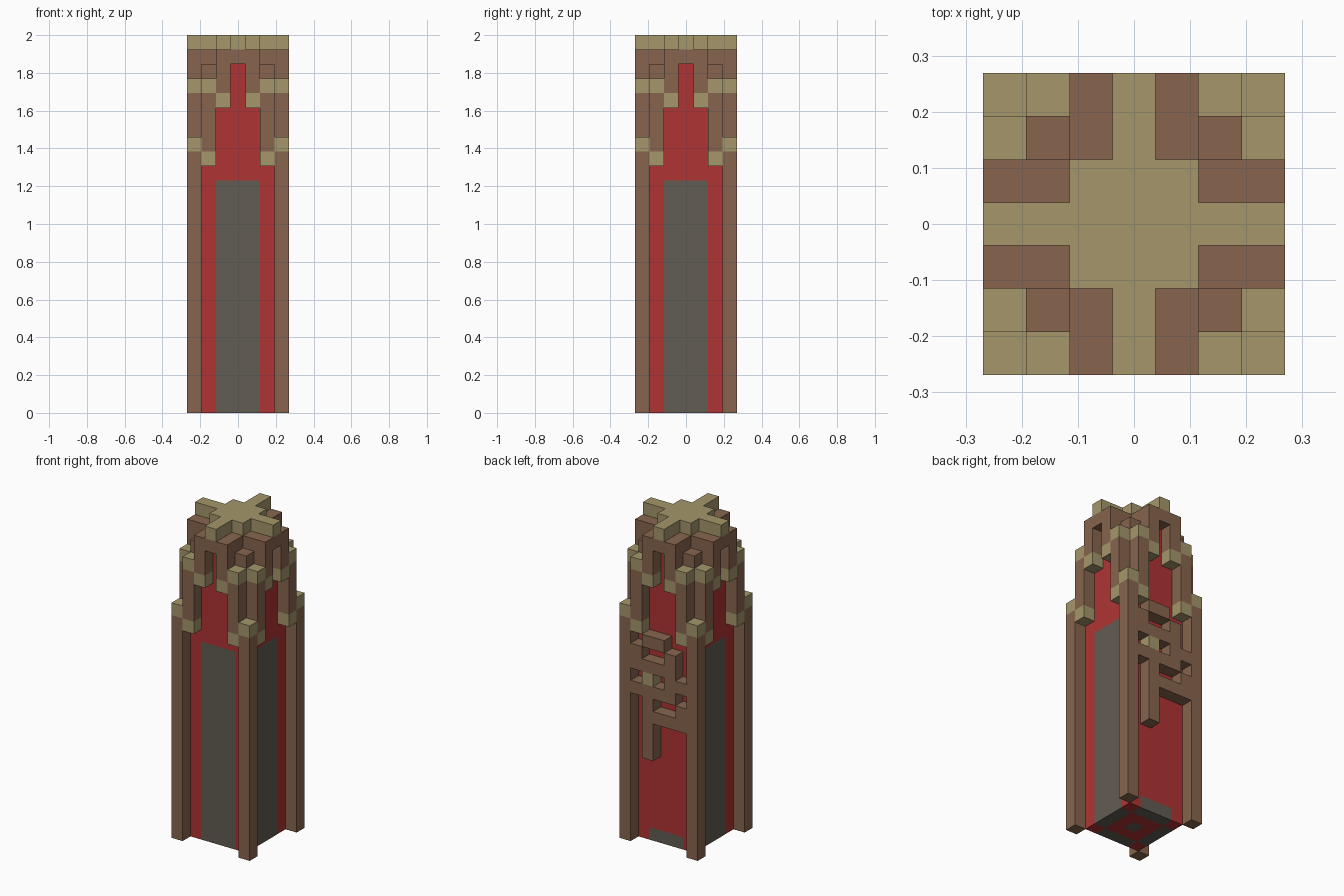
import bpy, bmesh
from mathutils import Vector

cube = bpy.data.objects.get("Cube")
if cube:
    bpy.data.objects.remove(cube, do_unlink=True)

U = 2 / 26  # one block


def material(name, rgb):
    m = bpy.data.materials.new(name)
    m.use_nodes = True
    m.diffuse_color = (*rgb, 1)
    bsdf = next(n for n in m.node_tree.nodes if n.type == 'BSDF_PRINCIPLED')
    bsdf.inputs["Base Color"].default_value = (*rgb, 1)
    return m


MATS = [material("brown wood", (0.242, 0.130, 0.076)),
        material("tan trim", (0.376, 0.305, 0.147)),
        material("red wall", (0.429, 0.034, 0.034)),
        material("grey window", (0.122, 0.109, 0.084))]
BROWN, TAN, RED, GREY = range(4)


def finish(bm, name, rule):
    """Colour faces by a rule on centre and normal, scale blocks to units."""
    bmesh.ops.recalc_face_normals(bm, faces=bm.faces[:])
    for f in bm.faces:
        f.material_index = rule(f.calc_center_median(), f.normal)
    bmesh.ops.dissolve_limit(bm, angle_limit=0.01, verts=bm.verts[:],
                             edges=bm.edges[:], delimit={'MATERIAL'})
    bmesh.ops.scale(bm, vec=(U, U, U), verts=bm.verts[:])
    me = bpy.data.meshes.new(name)
    bm.to_mesh(me)
    bm.free()
    for m in MATS:
        me.materials.append(m)
    ob = bpy.data.objects.new(name, me)
    bpy.context.collection.objects.link(ob)


def box(name, x, y, w, z0, z1, cuts, rule):
    """Square block column, sliced at the given (axis, position) planes."""
    bm = bmesh.new()
    bmesh.ops.create_cube(bm, size=1)
    for v in bm.verts:
        v.co = (x + v.co.x * w, y + v.co.y * w, z0 + (v.co.z + 0.5) * (z1 - z0))
    for axis, pos in cuts:
        n = Vector((0, 0, 0))
        n[axis] = 1
        bmesh.ops.bisect_plane(bm, geom=bm.verts[:] + bm.edges[:] + bm.faces[:],
                               plane_co=n * pos, plane_no=n)
    finish(bm, name, rule)


def cross(name, quarter, z0, z1, mat):
    """Cross-shaped slab from a quarter outline repeated four times."""
    bm = bmesh.new()
    pts = []
    for _ in range(4):
        pts += quarter
        quarter = [(-y, x) for x, y in quarter]
    face = bm.faces.new([bm.verts.new((x, y, z0)) for x, y in pts])
    ext = bmesh.ops.extrude_face_region(bm, geom=[face])
    up = [v for v in ext["geom"] if isinstance(v, bmesh.types.BMVert)]
    bmesh.ops.translate(bm, vec=(0, 0, z1 - z0), verts=up)
    if not face.is_valid or len([f for f in bm.faces if abs(f.normal.z) > 0.5]) < 2:
        bmesh.ops.holes_fill(bm, edges=bm.edges[:])
    finish(bm, name, lambda c, n: mat)


# Core tower: red walls, grey windows, patterned underside, brown top corners
def core_rule(c, n):
    ax, ay = abs(c.x), abs(c.y)
    if n.z < -0.5:
        edge = (ax < 1.5) != (ay < 1.5)
        return GREY if edge or (ax < 0.5 and ay < 0.5) else RED
    if n.z > 0.5:
        return BROWN
    side = ay if abs(n.x) > 0.5 else ax
    if side > 1.5:
        return BROWN if c.z > 23 else RED
    return GREY if c.z < (1 if n.y > 0.5 else 16) else RED


cuts = [(a, p) for a in (0, 1) for p in (-1.5, -0.5, 0.5, 1.5)]
box("core_tower", 0, 0, 5, 0, 24, cuts + [(2, 1), (2, 16), (2, 23)], core_rule)


# Posts, with tan bands at their ends
def post(name, x, y, z0, z1, bands):
    box(name, x, y, 1, z0, z1, [(2, p) for b in bands for p in (b, b + 1)],
        lambda c, n: TAN if any(b <= c.z <= b + 1 for b in bands) else BROWN)


for sx, side in ((1, "left"), (-1, "right")):
    for sy, end in ((-1, "front"), (1, "back")):
        tag = f"{end}_{side}"
        post(f"corner_post_{tag}", 3 * sx, 3 * sy, 0, 19, [18])
        for i, j, face in ((1, 0, "end"), (0, 1, "side")):
            post(f"middle_post_{tag}_{face}", (3 - i) * sx, (3 - j) * sy, 17, 23, [17, 22])
            post(f"upper_post_{tag}_{face}", (3 - 2 * i) * sx, (3 - 2 * j) * sy, 21, 24, [21])

# Roof slabs
cross("roof_frame", [(3.5, 1.5), (1.5, 1.5), (1.5, 3.5)], 24, 25, BROWN)
cross("roof_cap", [(3.5, 0.5), (1.5, 0.5), (1.5, 1.5), (0.5, 1.5), (0.5, 3.5)], 25, 26, TAN)

# Back lattice, rows from top to bottom, +x to the right
ROWS = ["..##.", ".#..#", ".####", "##.t.", ".####", "#..#.", "####.",
        "...#.", "...#.", "...#."]
bm = bmesh.new()
tan_cells = []
for r, row in enumerate(ROWS):
    z = 16 - r
    for k, ch in enumerate(row):
        if ch == ".":
            continue
        x = k - 2
        if ch == "t":
            tan_cells.append((x, z + 0.5))
        for y in (2.5, 3.5):
            bm.faces.new([bm.verts.new((x + dx, y, z + dz)) for dx, dz in
                          ((-0.5, 0), (0.5, 0), (0.5, 1), (-0.5, 1))])
        for dx, dz in ((1, 0), (-1, 0), (0, 1), (0, -1)):
            rr, kk = r - dz, k + dx
            if 0 <= rr < len(ROWS) and 0 <= kk < 5 and ROWS[rr][kk] != ".":
                continue
            cx, cz = x + dx / 2, z + 0.5 + dz / 2
            ex, ez = abs(dz) / 2, abs(dx) / 2
            bm.faces.new([bm.verts.new(p) for p in
                          ((cx - ex, 2.5, cz - ez), (cx + ex, 2.5, cz + ez),
                           (cx + ex, 3.5, cz + ez), (cx - ex, 3.5, cz - ez))])
bmesh.ops.remove_doubles(bm, verts=bm.verts[:], dist=0.001)
finish(bm, "back_lattice", lambda c, n: TAN if any(
    abs(c.x - x) < 0.51 and abs(c.z - z) < 0.49 for x, z in tan_cells) else BROWN)
